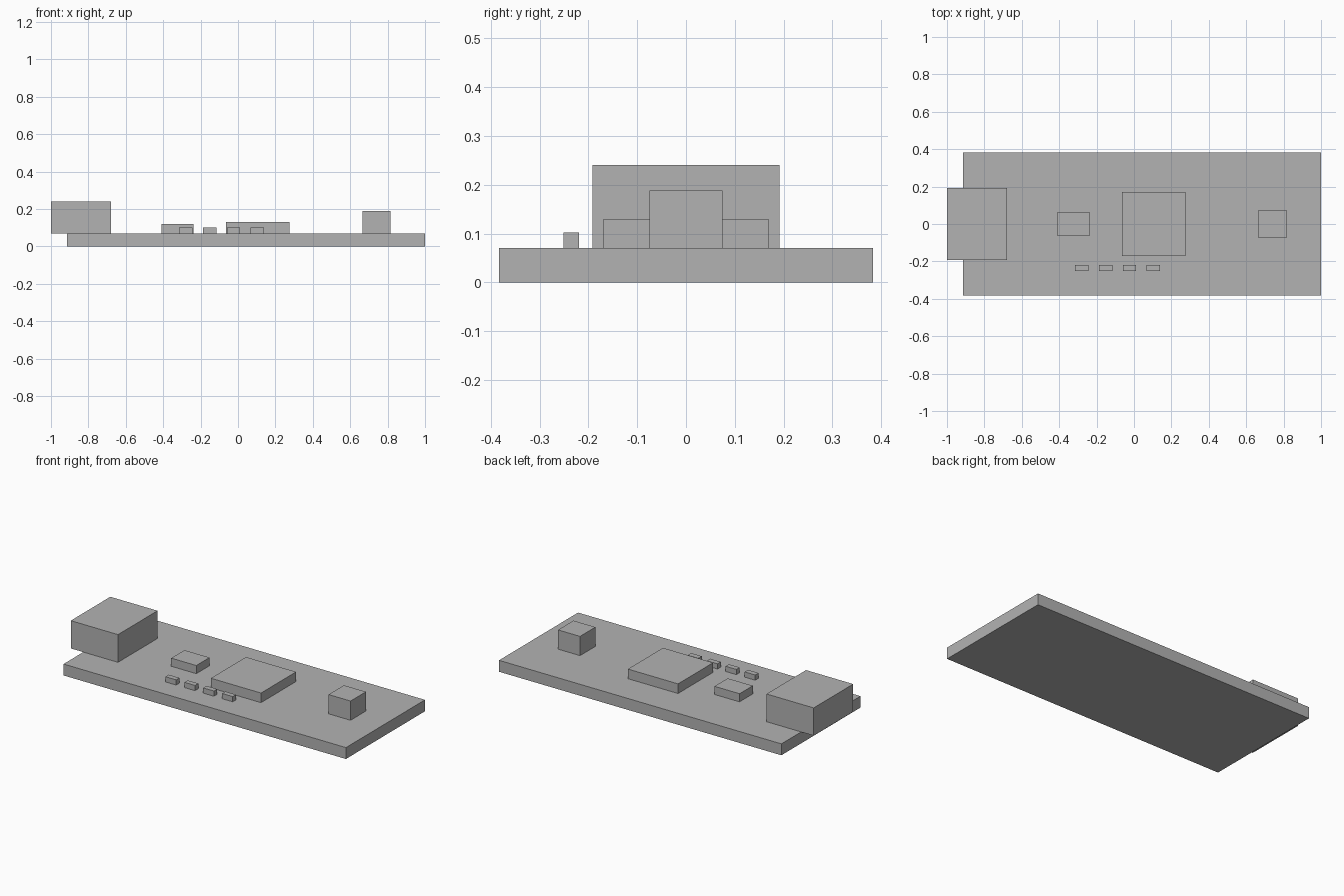
import bpy
import bmesh

default = bpy.data.objects.get("Cube")
if default:
    bpy.data.objects.remove(default, do_unlink=True)

# Single flat colour shared by all parts
grey = bpy.data.materials.new("plain_grey")
grey.use_nodes = True
colour = (0.45, 0.45, 0.45, 1.0)
grey.diffuse_color = colour
grey.node_tree.nodes["Principled BSDF"].inputs["Base Color"].default_value = colour

BOARD_TOP = 0.07


def box(name, centre_x, centre_y, width, depth, bottom, top):
    """Add a flat-sided block resting at the given height."""
    mesh = bpy.data.meshes.new(name)
    bm = bmesh.new()
    bmesh.ops.create_cube(bm, size=1)
    bmesh.ops.scale(bm, vec=(width, depth, top - bottom), verts=bm.verts)
    bm.to_mesh(mesh)
    bm.free()
    mesh.materials.append(grey)
    obj = bpy.data.objects.new(name, mesh)
    obj.location = (centre_x, centre_y, (bottom + top) / 2)
    bpy.context.collection.objects.link(obj)
    return obj


# Circuit board
box("circuit_board", 0.0425, 0, 1.915, 0.766, 0, BOARD_TOP)

# Connector overhanging the right end
box("port_connector", -0.84, 0, 0.32, 0.383, BOARD_TOP, 0.24)

# Chips and push button along the middle
box("main_chip", 0.105, 0, 0.34, 0.34, BOARD_TOP, 0.129)
box("small_chip", -0.323, 0, 0.17, 0.128, BOARD_TOP, 0.12)
box("push_button", 0.741, 0, 0.149, 0.149, BOARD_TOP, 0.188)

# Row of small components near the front edge
for i in range(4):
    box(f"capacitor_{i + 1}", -0.28 + 0.128 * i, -0.235, 0.072, 0.032, BOARD_TOP, 0.102)
